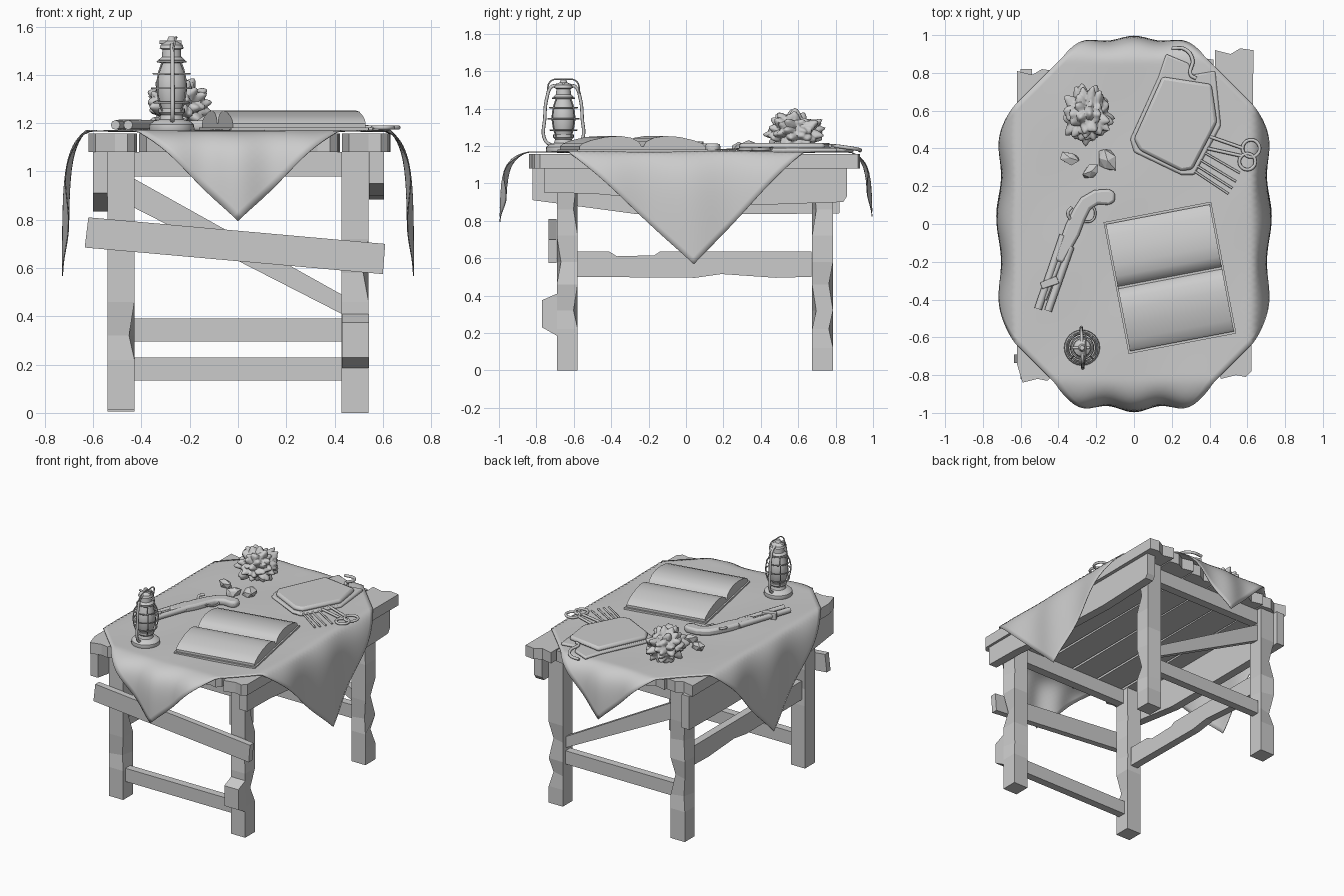
import bpy, bmesh, math, random
from mathutils import Vector, Matrix, noise

if "Cube" in bpy.data.objects:
    bpy.data.objects.remove(bpy.data.objects["Cube"])
random.seed(4)
TOP = 1.168  # cloth surface height


def finish(name, bm, smooth=None, bevel=0, segs=2):
    bmesh.ops.recalc_face_normals(bm, faces=bm.faces)
    me = bpy.data.meshes.new(name)
    bm.to_mesh(me)
    bm.free()
    ob = bpy.data.objects.new(name, me)
    bpy.context.collection.objects.link(ob)
    if bevel:
        m = ob.modifiers.new("bevel", 'BEVEL')
        m.width, m.segments, m.limit_method = bevel, segs, 'ANGLE'
    if smooth:
        bpy.ops.object.select_all(action='DESELECT')
        bpy.context.view_layer.objects.active = ob
        ob.select_set(True)
        bpy.ops.object.shade_smooth_by_angle(angle=math.radians(smooth))
    return ob


def prism(name, axis, pts, lo, hi, **kw):
    """Extrude an outline: axis x takes (y,z), y takes (x,z), z takes (x,y)."""
    i = 'xyz'.index(axis)
    bm = bmesh.new()
    def ring(h):
        out = []
        for p in pts:
            c = list(p)
            c.insert(i, h)
            out.append(bm.verts.new(c))
        return out
    a, b = ring(lo), ring(hi)
    n = len(a)
    bm.faces.new(a)
    bm.faces.new(b[::-1])
    for k in range(n):
        bm.faces.new((a[k], a[(k + 1) % n], b[(k + 1) % n], b[k]))
    return finish(name, bm, **kw)


def lathe(name, prof, center, n=24, angle=35):
    bm = bmesh.new()
    rings = [[bm.verts.new((center[0] + r * math.cos(2 * math.pi * k / n),
                            center[1] + r * math.sin(2 * math.pi * k / n), z))
              for k in range(n)] for r, z in prof]
    for a, b in zip(rings, rings[1:]):
        for k in range(n):
            bm.faces.new((a[k], a[(k + 1) % n], b[(k + 1) % n], b[k]))
    bm.faces.new(rings[0])
    bm.faces.new(rings[-1])
    return finish(name, bm, smooth=angle)


def tube(name, pts, r, cyclic=False, curved=True):
    cu = bpy.data.curves.new(name, 'CURVE')
    cu.dimensions, cu.bevel_depth, cu.bevel_resolution, cu.use_fill_caps = '3D', r, 2, True
    s = cu.splines.new('BEZIER')
    s.bezier_points.add(len(pts) - 1)
    for b, p in zip(s.bezier_points, pts):
        b.co = p
        b.handle_left_type = b.handle_right_type = 'AUTO' if curved else 'VECTOR'
    s.use_cyclic_u = cyclic
    s.resolution_u = 6 if curved else 1
    ob = bpy.data.objects.new(name, cu)
    bpy.context.collection.objects.link(ob)
    bpy.ops.object.select_all(action='DESELECT')
    bpy.context.view_layer.objects.active = ob
    ob.select_set(True)
    bpy.ops.object.convert(target='MESH')
    return ob


def circle(c, r, n=8):
    return [(c[0] + r * math.cos(2 * math.pi * k / n), c[1] + r * math.sin(2 * math.pi * k / n), c[2]) for k in range(n)]


def leg(name, x, y, chips, foot=0.0):
    """Square post with diamond shaped chips knocked out of its corners."""
    zs = [foot, .12, .22, .32, .46, .58, .72, .86, 1.08]
    bm = bmesh.new()
    rings = []
    for l, z in enumerate(zs):
        ring = []
        for c, (sx, sy) in enumerate(((-1, -1), (1, -1), (1, 1), (-1, 1))):
            k = .6 if (c, l) in chips else 1
            ring.append(bm.verts.new((x + sx * .056 * k, y + sy * .056 * k, z)))
        rings.append(ring)
    for a, b in zip(rings, rings[1:]):
        for k in range(4):
            bm.faces.new((a[k], a[(k + 1) % 4], b[(k + 1) % 4], b[k]))
    bm.faces.new(rings[0])
    bm.faces.new(rings[-1])
    return finish(name, bm)


# Legs
leg("front_left_leg", -.485, -.635, {(1, 3), (2, 5), (2, 7)}, .012)
leg("front_right_leg", .485, -.635, {(2, 3), (2, 7), (1, 5)})
leg("back_left_leg", -.485, .73, {(3, 3), (2, 4), (3, 6)}, .005)
leg("back_right_leg", .485, .73, {(2, 2), (2, 4), (1, 3), (1, 7)})

# Tabletop planks with uneven, chipped ends
xs = [-.62, -.41, -.2, .01, .22, .43, .64]
ends = [(-.84, .82), (-.80, .84), (-.82, .86), (-.81, .85), (-.81, .88), (-.82, .93)]
for i, (y0, y1) in enumerate(ends):
    a, b = xs[i], xs[i + 1] - .018
    prism(f"top_plank_{i + 1}", 'z', [(a + .03, y0), (a + .11, y0 + .02), (b - .03, y0 + .01), (b, y0 + .04), (b + .005, 0),
          (b + .01, y1 - .01), (b - .06, y1), (b - .11, y1 - .03), (a, y1 - .01), (a, y0 + .1)], 1.08, 1.158)

# Aprons and side rails
for n, y in (("front", -.65), ("back", .72)):
    prism(n + "_apron", 'y', [(-.43, .98), (.43, .98), (.43, 1.08), (-.43, 1.08)], y - .03, y + .03)
prism("right_side_rail", 'x', [(-.76, 1.08), (-.76, .95), (-.5, .945), (0, .9), (.4, .885), (.84, .9), (.86, .93), (.86, 1.08)], .543, .605)
prism("left_side_rail", 'x', [(-.82, 1.08), (-.82, .91), (-.26, .835), (.4, .835), (.82, .84), (.82, 1.08)], -.6, -.54)

# Braces between the legs
prism("front_crooked_board", 'y', [(-.62, .81), (.61, .70), (.60, .575), (-.635, .685)], -.735, -.692)
prism("front_lower_rail", 'y', [(-.43, .135), (.43, .135), (.43, .23), (-.43, .23)], -.665, -.61)
prism("back_lower_rail", 'y', [(-.43, .295), (.43, .295), (.43, .39), (-.43, .39)], .70, .755)
prism("back_diagonal_brace", 'y', [(-.43, .97), (.43, .49), (.43, .41), (-.43, .85)], .705, .75)
prism("left_stretcher", 'x', [(-.58, .635), (-.41, .635), (-.37, .61), (-.17, .615), (-.14, .635), (.67, .635),
      (.67, .50), (.48, .495), (.19, .515), (.05, .495), (-.58, .5)], -.515, -.46)
prism("leg_repair_block", 'x', [(-.69, .41), (-.77, .375), (-.77, .23), (-.69, .185)], .43, .542)

# Tablecloth: a square laid diagonally, its corners folded over the edges
bm = bmesh.new()
bmesh.ops.create_grid(bm, x_segments=64, y_segments=64, size=1)
for v in bm.verts:
    s, t = v.co.x, v.co.y
    x, y, z = (s + t) * .63, (s - t) * .63, TOP
    z += .003 * math.sin(9 * x + 2) * math.sin(8 * y)
    sx, sy = math.copysign(1, x), math.copysign(1, y)
    if abs(x) > .63:
        d = abs(x) - .63
        out = (.085 + .012 * math.cos(y * 14)) * (1 - math.exp(-d / .1))
        x, z = sx * (.63 + out), TOP - max(0, d - .3 * out)
        y += .04 * d / .6
    elif abs(y) > (.84 if sy < 0 else .88):
        e, w = (.84, .155) if sy < 0 else (.88, .115)
        d = abs(y) - e
        out = w * (.9 + .1 * math.cos(x * 22)) * (1 - math.exp(-d / .075))
        y, z = sy * (e + out), TOP - max(0, d - .3 * out)
    v.co = (x, y, z)
cloth = finish("tablecloth", bm, smooth=60)
m = cloth.modifiers.new("thickness", 'SOLIDIFY')
m.thickness, m.offset = .005, 0

# Open book
def place_book(ob):
    ob.location, ob.rotation_euler = (.19, -.285, TOP), (0, 0, math.radians(10.8))
place_book(prism("book_cover", 'z', [(-.29, -.355), (.29, -.355), (.29, .355), (-.29, .355)], 0, .014))
half = [(.006, .03), (.02, .055), (.06, .075), (.12, .085), (.2, .08), (.28, .062), (.325, .045), (.342, .03), (.342, .014)]
pages = [(-a, b) for a, b in reversed(half)] + half
place_book(prism("book_pages", 'x', pages, -.28, .28, smooth=40))

# Oil lantern
lx, ly = -.275, -.655
C = (lx, ly)
lathe("lantern_base", [(.09, 1.165), (.095, 1.175), (.092, 1.195), (.075, 1.21), (.05, 1.215), (.045, 1.235), (.055, 1.245), (.055, 1.26)], C)
lathe("lantern_glass", [(.045, 1.255), (.056, 1.29), (.064, 1.34), (.062, 1.38), (.052, 1.42), (.042, 1.455)], C)
lathe("lantern_cap", [(.05, 1.45), (.055, 1.462), (.04, 1.475), (.038, 1.505), (.05, 1.51), (.045, 1.525), (.02, 1.54), (.012, 1.56)], C)
for i, (z, r) in enumerate(((1.285, .072), (1.345, .082), (1.405, .075), (1.455, .058))):
    tube(f"lantern_guard_ring_{i + 1}", circle((lx, ly, z), r), .004, True)
for i in range(4):
    a = math.pi / 4 + i * math.pi / 2
    tube(f"lantern_guard_wire_{i + 1}", [(lx + r * math.cos(a), ly + r * math.sin(a), z)
         for r, z in ((.055, 1.25), (.072, 1.285), (.083, 1.345), (.076, 1.405), (.05, 1.46))], .0035)
for s in (-1, 1):
    tube("lantern_side_tube_" + ("front", "back")[s > 0], [(lx - s * .04 * k, ly + s * k, z) for k, z in
         ((.06, 1.2), (.098, 1.23), (.1, 1.35), (.088, 1.46), (.065, 1.515), (.03, 1.525))], .009)
tube("lantern_handle", [(lx + a, ly + b, z) for a, b, z in ((0, -.085, 1.47), (.015, -.07, 1.545), (.02, 0, 1.555), (.015, .07, 1.545), (0, .085, 1.47))], .004)
tube("lantern_top_pin", [(lx - .05, ly, 1.535), (lx + .04, ly, 1.535)], .007, curved=False)

# Old double-barrelled pistol
prism("pistol_stock", 'z', [(-.1, .165), (-.13, .185), (-.21, .18), (-.28, .14), (-.32, .08), (-.36, 0), (-.40, -.11), (-.425, -.19),
      (-.375, -.21), (-.335, -.14), (-.29, -.06), (-.26, .02), (-.23, .08), (-.19, .105), (-.13, .1), (-.1, .12)], 1.166, 1.212, smooth=40, bevel=.014)
for i, (a, b, r) in enumerate((((-.375, -.06), (-.508, -.45), .02), ((-.335, -.12), (-.455, -.46), .02), ((-.355, -.1), (-.475, -.40), .013))):
    tube(f"pistol_barrel_{i + 1}", [(*a, 1.193), (*b, 1.193)], r, curved=False)
prism("pistol_barrel_band", 'z', [(-.50, -.31), (-.485, -.345), (-.395, -.315), (-.41, -.275)], 1.168, 1.216, bevel=.006)
tube("pistol_trigger_guard", [(-.27, .01, 1.19), (-.22, .02, 1.19), (-.205, .06, 1.19), (-.22, .1, 1.19)], .006)
tube("pistol_hammer", [(-.335, .02, 1.2), (-.35, .06, 1.215), (-.33, .09, 1.215)], .009)

# Lumpy rock specimen and its fragments
bm = bmesh.new()
bmesh.ops.create_icosphere(bm, subdivisions=5, radius=1)
for v in bm.verts:
    d = noise.voronoi(v.co * 2.3)[0][0]
    r = 1.2 - .62 * d + .07 * noise.noise(v.co * 5)
    v.co = Vector((-.25 + v.co.x * r * .13, .58 + v.co.y * r * .15, max(1.17, 1.27 + v.co.z * r * .115)))
finish("lumpy_specimen", bm, smooth=50)
for i, (x, y, sx, sy, rot) in enumerate(((-.34, .35, .06, .036, -.3), (-.14, .335, .05, .07, .5), (-.225, .28, .055, .035, .8))):
    bm = bmesh.new()
    bmesh.ops.create_icosphere(bm, subdivisions=1, radius=1)
    for v in bm.verts:
        v.co *= random.uniform(.75, 1.2)
        v.co = Vector((v.co.x * sx, v.co.y * sy, max(0, .02 + v.co.z * .038)))
    bm.transform(Matrix.Translation((x, y, TOP)) @ Matrix.Rotation(rot, 4, 'Z'))
    finish(f"rock_fragment_{i + 1}", bm)

# Leather tool pouch
prism("pouch_back", 'z', [(.17, .90), (.29, .85), (.31, .79), (.43, .81), (.46, .52), (.32, .26), (.25, .26), (0, .38), (-.02, .45), (.13, .78)],
      1.165, 1.188, smooth=50, bevel=.01)
prism("pouch_front", 'z', [(.15, .78), (.28, .76), (.41, .74), (.44, .54), (.31, .29), (.25, .28), (.03, .39), (0, .45)],
      1.18, 1.215, smooth=50, bevel=.016)
tube("pouch_strap", [(.2, .93, 1.175), (.27, .925, 1.18), (.31, .87, 1.19), (.3, .79, 1.2), (.33, .77, 1.2)], .01)

# Tools spilling out of the pouch
for i, (a, b) in enumerate((((.37, .38), (.56, .27)), ((.35, .34), (.54, .225)), ((.33, .31), (.52, .19)), ((.32, .28), (.50, .16)))):
    tube(f"thin_tool_{i + 1}", [(*a, 1.182), (*b, 1.176)], .006, curved=False)
tube("scissor_arm_1", [(.38, .47, 1.185), (.58, .40, 1.182)], .009, curved=False)
tube("scissor_arm_2", [(.39, .40, 1.185), (.57, .36, 1.182)], .009, curved=False)
tube("scissor_ring_1", circle((.62, .40, 1.182), .045), .009, True)
tube("scissor_ring_2", circle((.60, .33, 1.182), .042), .009, True)
